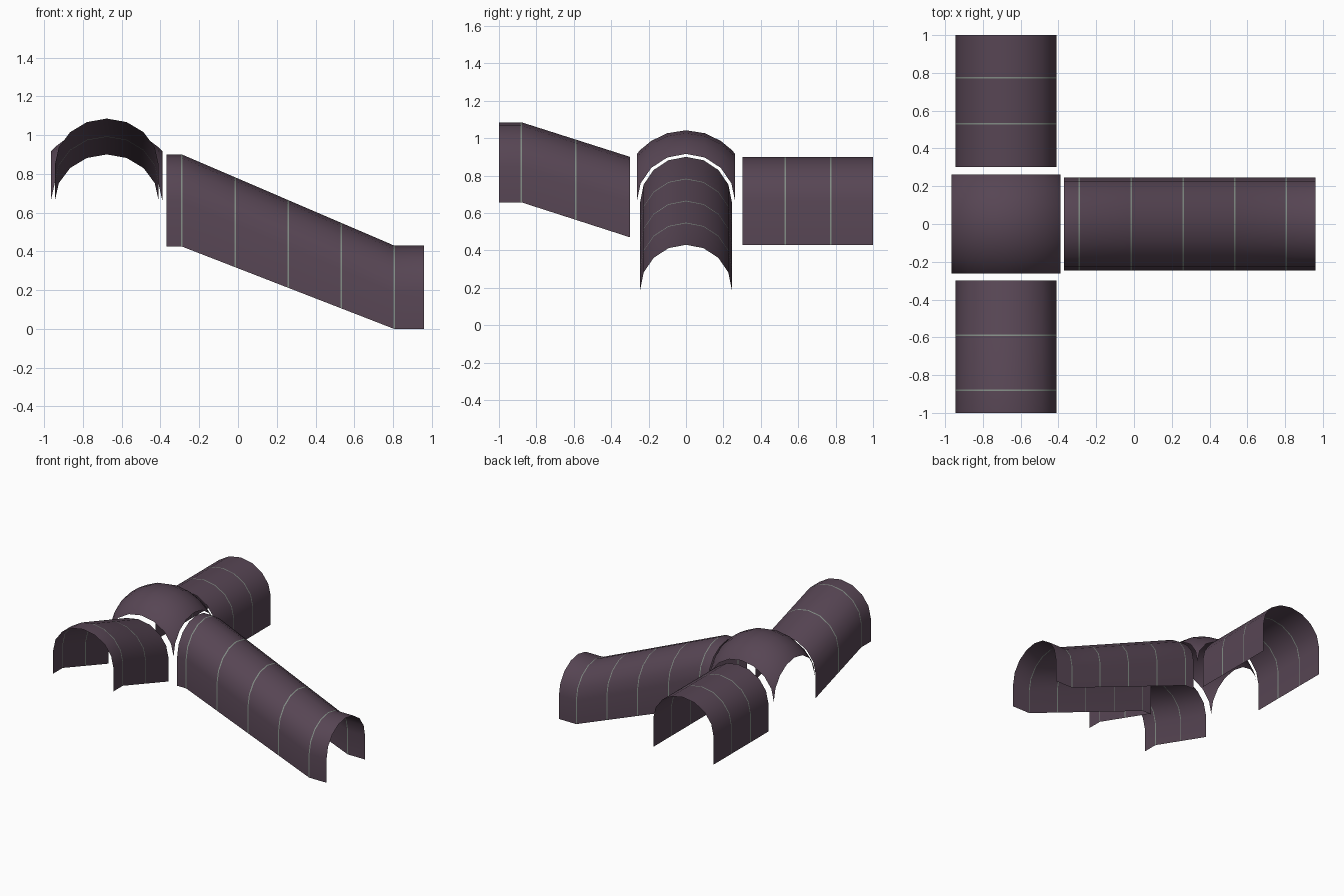
import bpy, bmesh, math

if "Cube" in bpy.data.objects:
    bpy.data.objects.remove(bpy.data.objects["Cube"])

N = 8          # sides of each half-round arch
SEAM = 0.004   # half width of the seam strips


def material(name, rgb):
    m = bpy.data.materials.new(name)
    m.diffuse_color = (*rgb, 1)
    m.use_nodes = True
    m.node_tree.nodes["Principled BSDF"].inputs["Base Color"].default_value = m.diffuse_color
    return m


plum = material("plum", (0.095, 0.060, 0.088))
seam_grey = material("seam grey", (0.22, 0.26, 0.23))


def finish(name, bm):
    me = bpy.data.meshes.new(name)
    bm.to_mesh(me)
    bm.free()
    me.materials.append(plum)
    me.materials.append(seam_grey)
    ob = bpy.data.objects.new(name, me)
    bpy.context.collection.objects.link(ob)
    bpy.context.view_layer.objects.active = ob
    ob.select_set(True)
    bpy.ops.object.shade_smooth_by_angle(angle=math.radians(30))
    ob.select_set(False)


def lerp_at(stations, t):
    """Floor and spring height at position t along the tunnel."""
    for a, b in zip(stations, stations[1:]):
        if t <= b[0]:
            f = (t - a[0]) / (b[0] - a[0])
            return [a[i] + f * (b[i] - a[i]) for i in (1, 2)]
    return stations[-1][1:]


def tunnel(name, axis, centre, half, rise, stations, seams):
    """Open barrel vault: stations are (position, floor z, spring z)."""
    cuts = {s[0] for s in stations}
    for s in seams:
        cuts.discard(s)
        cuts |= {s - SEAM, s + SEAM}
    cuts = sorted(cuts)
    bm = bmesh.new()
    rings = []
    for t in cuts:
        floor, spring = lerp_at(stations, t)
        prof = [(-half, floor)]
        for i in range(N + 1):
            a = math.pi * i / N
            prof.append((-half * math.cos(a), spring + rise * math.sin(a)))
        prof.append((half, floor))
        rings.append([bm.verts.new((t, centre + p, z) if axis == 'X'
                                   else (centre + p, t, z)) for p, z in prof])
    for k, (r, q) in enumerate(zip(rings, rings[1:])):
        mid = (cuts[k] + cuts[k + 1]) / 2
        is_seam = any(abs(mid - s) < SEAM for s in seams)
        for i in range(len(r) - 1):
            vs = (r[i], q[i], q[i + 1], r[i + 1])
            f = bm.faces.new(vs if axis == 'X' else vs[::-1])
            f.material_index = int(is_seam)
    # make the vault face outwards
    bm.normal_update()
    top = max(bm.faces, key=lambda f: f.calc_center_median().z)
    if top.normal.z < 0:
        bmesh.ops.reverse_faces(bm, faces=bm.faces[:])
    finish(name, bm)


# Three arms of the passage
tunnel("long_ramp_tunnel", 'X', 0, 0.245, 0.24,
       [(-0.37, 0.425, 0.66), (-0.29, 0.425, 0.66), (0.805, 0, 0.19), (0.96, 0, 0.19)],
       [-0.29, -0.015, 0.26, 0.533, 0.805])
tunnel("front_ramp_tunnel", 'Y', -0.677, 0.268, 0.24,
       [(-1, 0.657, 0.845), (-0.88, 0.657, 0.845), (-0.3, 0.47, 0.66)],
       [-0.88, -0.59])
tunnel("back_level_tunnel", 'Y', -0.677, 0.268, 0.24,
       [(0.303, 0.43, 0.66), (1, 0.43, 0.66)], [0.53, 0.773])

# Domed vault at the junction, with an arch on each of its four sides
CX, HX, HY, Z0, EDGE, TOP = -0.678, 0.288, 0.263, 0.66, 0.256, 0.382
K = TOP ** 2 - 2 * EDGE ** 2
bm = bmesh.new()
steps = [-math.cos(math.pi * i / N) for i in range(N + 1)]
grid = []
for u in steps:
    row = []
    for v in steps:
        a, b = max(0, 1 - u * u), max(0, 1 - v * v)
        z = Z0 + math.sqrt(EDGE ** 2 * (a + b) + K * a * b)
        row.append(bm.verts.new((CX + HX * u, HY * v, z)))
    grid.append(row)
for i in range(N):
    for j in range(N):
        bm.faces.new((grid[i][j], grid[i + 1][j], grid[i + 1][j + 1], grid[i][j + 1]))
finish("junction_vault", bm)
